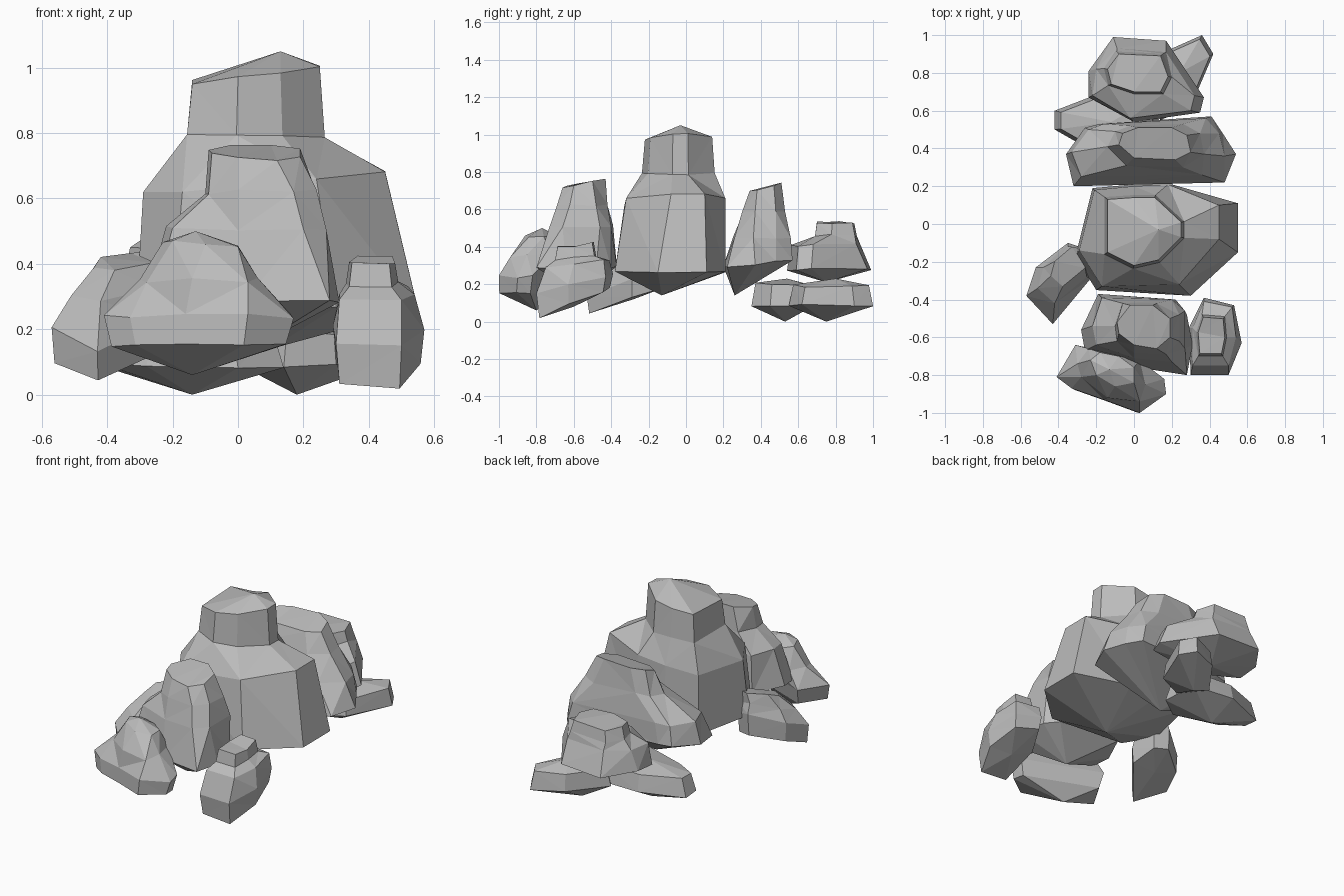
import bpy
import bmesh
import random
from mathutils import Vector

random.seed(4)

default_cube = bpy.data.objects.get("Cube")
if default_cube:
    bpy.data.objects.remove(default_cube, do_unlink=True)

# One plain grey stone colour
stone = bpy.data.materials.new("grey_stone")
stone.use_nodes = True
stone_colour = (0.5, 0.5, 0.5, 1)
stone.diffuse_color = stone_colour
stone.node_tree.nodes["Principled BSDF"].inputs["Base Color"].default_value = stone_colour

CENTIMETRE = 0.01
ROUGHNESS = 0.008


def middle(outline):
    """Average point of an outline."""
    total = sum((Vector(point) for point in outline), Vector((0, 0)))
    return total / len(outline)


def resize(outline, factor, shift=(0, 0)):
    """Copy of an outline, scaled about its middle and shifted."""
    centre = middle(outline)
    return [centre + (Vector(point) - centre) * factor + Vector(shift) for point in outline]


def tier(height, outline, slope_x=0, slope_y=0):
    """Corner positions of one level of a rock, optionally tilted."""
    centre = middle(outline)
    corners = []
    for point in outline:
        offset = Vector(point) - centre
        rise = offset.x * slope_x + offset.y * slope_y
        corner = Vector((point[0], point[1], height + rise)) * CENTIMETRE
        corner.z += random.uniform(-ROUGHNESS, ROUGHNESS)
        corners.append(corner)
    return corners


def build_rock(name, tiers, underside, peak=None):
    """Skin the tiers from bottom to top, with a pointed underside."""
    mesh_builder = bmesh.new()
    rings = [[mesh_builder.verts.new(corner) for corner in level] for level in tiers]
    count = len(rings[0])
    for lower, upper in zip(rings, rings[1:]):
        for i in range(count):
            j = (i + 1) % count
            mesh_builder.faces.new((lower[i], lower[j], upper[j], upper[i]))
    caps = [(rings[0], underside)]
    if peak:
        caps.append((rings[-1], peak))
    else:
        mesh_builder.faces.new(rings[-1])
    for ring, tip in caps:
        apex = mesh_builder.verts.new(Vector(tip) * CENTIMETRE)
        for i in range(count):
            mesh_builder.faces.new((ring[i], ring[(i + 1) % count], apex))
    bmesh.ops.triangulate(mesh_builder, faces=mesh_builder.faces[:])
    bmesh.ops.recalc_face_normals(mesh_builder, faces=mesh_builder.faces[:])
    mesh = bpy.data.meshes.new(name)
    mesh_builder.to_mesh(mesh)
    mesh_builder.free()
    mesh.materials.append(stone)
    rock = bpy.data.objects.new(name, mesh)
    bpy.context.collection.objects.link(rock)
    return rock


# Tall central boulder with broad shoulders and a narrower crown
base = [(-22, 19), (0, 21), (20, 21), (55, 11), (55, -15), (30, -38), (-20, -35), (-31, -17)]
shoulder = [(-21, 18), (0, 20), (18, 21), (45, 10), (45, -8), (24, -32), (-17, -33), (-29, -14)]
crown = [(-14, 13), (0, 14), (11, 14), (25, 1), (25, -7), (13, -19), (0, -22), (-14, -15)]
build_rock("central_boulder", [
    tier(27, base),
    tier(65, shoulder, slope_x=0.1),
    tier(79, resize(crown, 1.08)),
    tier(98, crown, slope_x=0.12),
], underside=(10, -13, 14), peak=(13, -3, 105))

# Wide boulder behind the centre
base = [(-36, 37), (-32, 20), (48, 22), (54, 37), (47, 48), (41, 57), (-18, 53), (-26, 51)]
shoulder = [(-33, 38), (-28, 25), (36, 26), (48, 36), (45, 48), (38, 56), (-16, 53), (-24, 50)]
neck = [(-14, 41), (-4, 31), (26, 30), (37, 37), (35, 48), (26, 53), (-2, 52), (-10, 49)]
crown = [(-8, 42), (0, 35), (22, 34), (30, 38), (28, 47), (20, 51), (2, 51), (-6, 48)]
build_rock("wide_back_boulder", [
    tier(31, base, slope_y=0.1),
    tier(45, shoulder),
    tier(59, neck),
    tier(72, crown, slope_y=0.25),
], underside=(2, 26, 14))

# Stepped boulder at the rear
base = [(-24, 81), (-24, 67), (0, 54), (35, 59), (37, 67), (17, 97), (-11, 99)]
ledge = [(-20, 82), (-22, 68), (-2, 56), (30, 60), (32, 68), (17, 91), (-9, 93)]
crown = [(-14, 82), (-12, 74), (0, 70), (14, 70), (18, 78), (14, 89), (-8, 90)]
build_rock("stepped_back_boulder", [
    tier(28, base),
    tier(41, ledge),
    tier(46, resize(crown, 1.12)),
    tier(53, crown),
], underside=(5, 75, 21))

# Two low overlapping slabs under the rear boulder
slab = [(-42, 60), (-42, 50), (-28, 42), (0, 35), (14, 45), (12, 68), (-16, 70)]
build_rock("right_back_slab", [
    tier(9, slab),
    tier(20, resize(slab, 0.88)),
], underside=(-14, 53, 0), peak=(-12, 54, 23))

slab = [(2, 70), (14, 55), (30, 62), (42, 90), (36, 100), (18, 92)]
build_rock("left_back_slab", [
    tier(9, slab),
    tier(19, resize(slab, 0.9)),
], underside=(18, 75, 0), peak=(24, 80, 23))

# Shouldered boulder in front of the centre
base = [(-28, -56), (-26, -67), (2, -76), (28, -80), (31, -64), (28, -48), (22, -40), (-19, -37)]
shoulder = [(-22, -54), (-20, -64), (0, -71), (20, -73), (27, -66), (27, -46), (20, -40), (-17, -39)]
neck = [(-10, -54), (-9, -62), (0, -68), (17, -69), (24, -62), (24, -48), (12, -42), (-6, -42)]
crown = [(-9, -52), (-8, -58), (0, -64), (12, -66), (19, -60), (19, -50), (10, -43), (-2, -43)]
build_rock("front_boulder", [
    tier(29, base),
    tier(51, shoulder),
    tier(62, neck),
    tier(74, crown, slope_y=0.15),
], underside=(4, -56, 14))

# Low faceted rock at the very front
base = [(-41, -81), (-33, -87), (-16, -93), (3, -100), (17, -90), (16, -82), (-31, -64)]
shoulder = [(-30, -74), (-28, -81), (-14, -92), (3, -94), (6, -85), (3, -72), (-24, -66)]
crown = [(-23, -72), (-20, -80), (-10, -86), (0, -84), (0, -76), (-8, -70), (-18, -68)]
build_rock("low_front_rock", [
    tier(15, resize(base, 0.92, shift=(0, -1))),
    tier(24, base),
    tier(35, shoulder),
    tier(46, crown, slope_x=-0.1),
], underside=(-14, -80, 6), peak=(-13, -77, 50))

# Small rock on the left flank, with a block on top
base = [(30, -80), (50, -80), (57, -63), (53, -43), (37, -39), (29, -55)]
shoulder = [(31, -75), (50, -75), (54, -60), (52, -44), (37, -41), (31, -55)]
block = [(34, -70), (47, -70), (49, -60), (48, -49), (36, -48), (33, -57)]
build_rock("left_flank_rock", [
    tier(10, resize(base, 0.92), slope_y=0.4),
    tier(20, base, slope_y=0.25),
    tier(31, shoulder, slope_y=0.15),
    tier(34, block, slope_y=0.1),
    tier(41, resize(block, 0.88), slope_y=0.1),
], underside=(42, -60, 8))

# Small leaning rock on the right flank
base = [(-57, -38), (-43, -53), (-23, -29), (-26, -13), (-35, -10), (-52, -23)]
shoulder = [(-51, -34), (-42, -42), (-25, -28), (-26, -14), (-35, -12), (-48, -23)]
build_rock("right_flank_rock", [
    tier(13, resize(base, 0.95), slope_y=0.35),
    tier(24, base, slope_y=0.4),
    tier(33, shoulder, slope_y=0.3),
    tier(41, resize(shoulder, 0.7, shift=(3, 4)), slope_y=0.3),
], underside=(-39, -28, 12))
